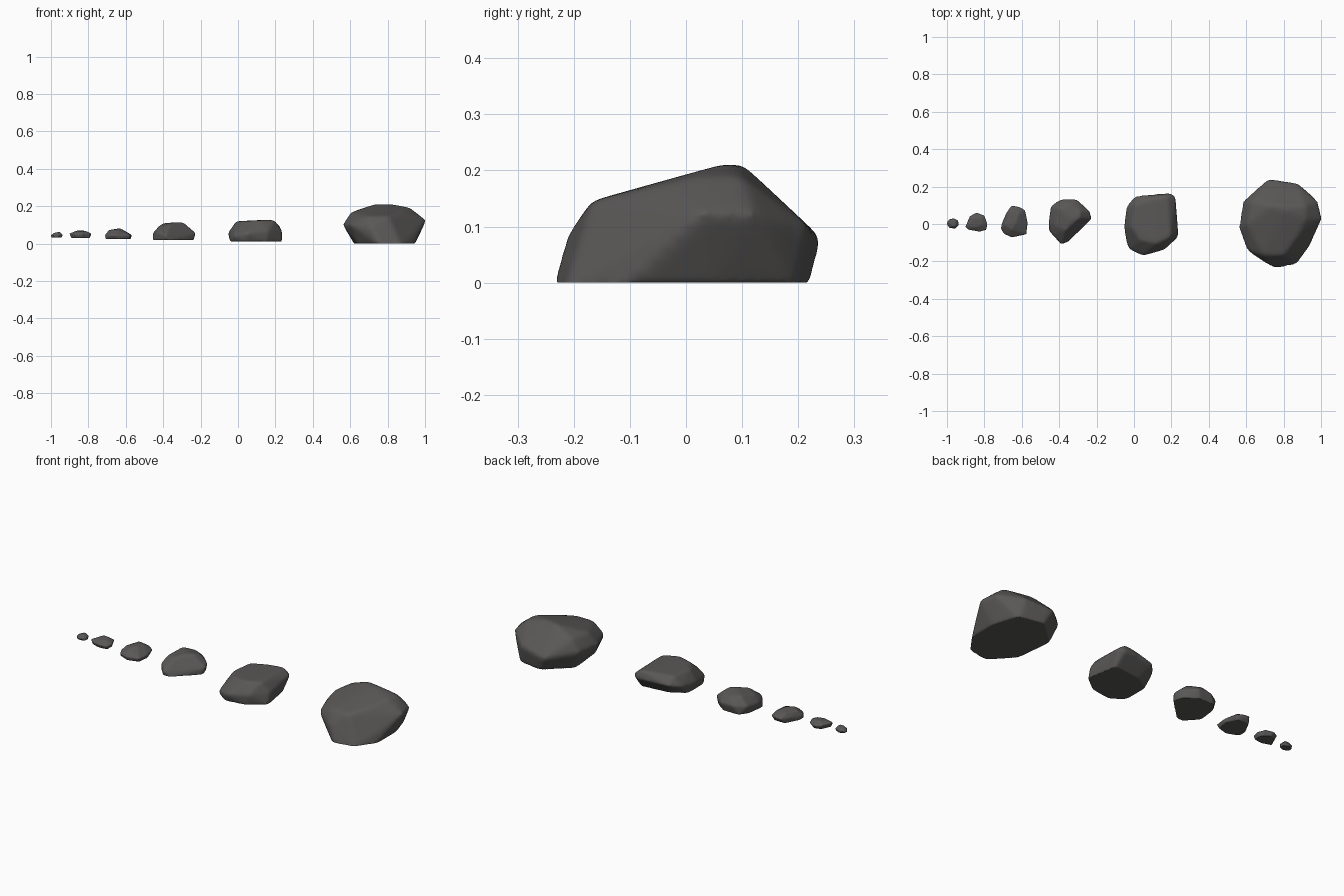
import bpy
import bmesh
from mathutils import Vector

default = bpy.data.objects.get("Cube")
if default:
    bpy.data.objects.remove(default, do_unlink=True)

# One dark stone colour
stone = bpy.data.materials.new("dark_grey_stone")
stone.use_nodes = True
colour = (0.1, 0.096, 0.094, 1)
stone.diffuse_color = colour
shader = next(n for n in stone.node_tree.nodes if n.type == "BSDF_PRINCIPLED")
shader.inputs["Base Color"].default_value = colour
shader.inputs["Roughness"].default_value = 0.9


def bounds(points):
    low = Vector([min(p[i] for p in points) for i in range(3)])
    high = Vector([max(p[i] for p in points) for i in range(3)])
    return low, high


def make_rock(name, low, high, base, middle, top):
    """Round off the hull of a few corners and fit it between low and high.
    Corners run from -10 to 10 across the rock and 0 to 10 up it."""
    low, high = Vector(low), Vector(high)
    size = high - low
    corners = [(x, y, 0) for x, y in base] + middle + top

    # Faceted hull
    bm = bmesh.new()
    for x, y, z in corners:
        bm.verts.new((x / 20 * size.x, y / 20 * size.y, z / 10 * size.z))
    hull = bmesh.ops.convex_hull(bm, input=bm.verts)
    loose = {g for g in hull["geom_interior"] + hull["geom_unused"]
             if isinstance(g, bmesh.types.BMVert)}
    bmesh.ops.delete(bm, geom=list(loose), context="VERTS")
    bmesh.ops.recalc_face_normals(bm, faces=bm.faces)
    mesh = bpy.data.meshes.new(name)
    bm.to_mesh(mesh)
    bm.free()
    rock = bpy.data.objects.new(name, mesh)
    bpy.context.collection.objects.link(rock)

    # Worn edges
    remesh = rock.modifiers.new("even_surface", "REMESH")
    remesh.mode = "VOXEL"
    remesh.voxel_size = max(size) / 48
    smooth = rock.modifiers.new("worn_edges", "SMOOTH")
    smooth.factor = 0.5
    smooth.iterations = 16
    bpy.context.view_layer.update()
    graph = bpy.context.evaluated_depsgraph_get()
    worn = bpy.data.meshes.new_from_object(rock.evaluated_get(graph))
    rock.modifiers.clear()
    rock.data = worn
    bpy.data.meshes.remove(mesh)
    worn.name = name

    # Exact size, with a flat underside
    sunk = Vector((low.x, low.y, low.z - size.z * 0.06))
    old_low, old_high = bounds([v.co for v in worn.vertices])
    for v in worn.vertices:
        for i in range(3):
            t = (v.co[i] - old_low[i]) / (old_high[i] - old_low[i])
            v.co[i] = sunk[i] + t * (high[i] - sunk[i])
        v.co.z = max(v.co.z, low.z)

    worn.materials.clear()
    worn.materials.append(stone)
    bpy.ops.object.select_all(action="DESELECT")
    rock.select_set(True)
    bpy.context.view_layer.objects.active = rock
    bpy.ops.object.shade_smooth_by_angle(angle=1)
    return rock


# Largest boulder: sloping front left facet, overhanging right side
make_rock(
    "boulder", (0.565, -0.23, 0), (1, 0.235, 0.21),
    base=[(-6, -5), (-1, -10), (4, -9), (7, -5), (7, 2), (5, 8), (-1, 9), (-7, 4)],
    middle=[(-10, -1, 5), (-9, 5, 5), (-3, 10, 4), (4, 9, 5), (9, 5, 6),
            (10, 1, 6), (-8, -6, 5), (-3, -9, 4)],
    top=[(-8, 0, 8), (-7, 5, 8), (-4, -7, 7), (1, -7, 7), (1, 3, 10),
         (6, 4, 9), (-2, 4, 10), (6, 1, 9), (4, -3, 8)])

# Blocky rock with a steep left side
make_rock(
    "large_rock", (-0.05, -0.165, 0.012), (0.235, 0.162, 0.125),
    base=[(-9, -6), (-4, -9), (4, -8), (10, -4), (8, 6), (-3, 5), (-9, 2)],
    middle=[(-10, -1, 4), (-9, 6, 5), (-6, 9, 6), (7, 10, 6), (9, 9, 7),
            (10, -3, 5), (-3, -10, 4), (-8, -8, 3), (5, -8, 5)],
    top=[(-7, -1, 9), (-6, 6, 9), (1, 8, 9.5), (6, 9, 9.5), (7, -4, 9.5),
         (2, -6, 9.5), (-4, -5, 9)])

# Rounded rock with a slanted front left facet
make_rock(
    "medium_rock", (-0.455, -0.105, 0.02), (-0.23, 0.13, 0.113),
    base=[(-10, -4), (-5, -9), (-1, -9), (9, 0), (8, 4), (2, 8), (-6, 8), (-9, 4)],
    middle=[(-10, -1, 4), (-9, 6, 5), (-4, 9, 5), (3, 9, 5), (9, 4, 5),
            (10, 1, 4), (-4, -10, 3), (-8, -6, 5)],
    top=[(-7, -2, 8), (-5, 5, 9.5), (0, 0, 10), (4, 1, 10), (5, 4, 9),
         (-2, -4, 9), (0, 7, 8.5)])

# Narrow-backed small rock
make_rock(
    "small_rock", (-0.71, -0.07, 0.025), (-0.57, 0.097, 0.08),
    base=[(-9, -6), (0, -9), (8, -7), (9, 0), (5, 7), (-4, 7), (-9, -1)],
    middle=[(-10, -4, 4), (-6, 5, 5), (-2, 10, 5), (4, 9, 5), (8, 7, 4),
            (10, -1, 4), (9, -8, 4), (-2, -10, 4), (-7, -8, 4)],
    top=[(-7, -2, 8.5), (-3, 6, 9), (1, -1, 10), (3, 4, 9), (-2, -5, 9), (4, -3, 8)])

# Flat stone
make_rock(
    "flat_stone", (-0.9, -0.04, 0.03), (-0.785, 0.06, 0.07),
    base=[(-8, -5), (0, -8), (8, -7), (8, 1), (2, 7), (-4, 5)],
    middle=[(-10, -5, 6), (-6, 6, 6), (0, 10, 5), (7, 7, 6), (10, -2, 6),
            (9, -8, 5), (3, -10, 5), (-7, -8, 5)],
    top=[(-6, -3, 8), (-2, 4, 10), (4, 3, 9.5), (5, -3, 9), (-1, -5, 9)])

# Pebble
make_rock(
    "pebble", (-1, -0.025, 0.033), (-0.938, 0.03, 0.062),
    base=[(-8, -4), (0, -8), (8, -5), (8, 4), (0, 8), (-8, 4)],
    middle=[(-10, 0, 4), (-6, 8, 4), (2, 10, 5), (9, 6, 5), (10, -3, 5),
            (4, -10, 4), (-6, -8, 4)],
    top=[(-5, 1, 8), (0, 6, 9), (5, 4, 10), (5, -4, 9.5), (-1, -5, 9)])
